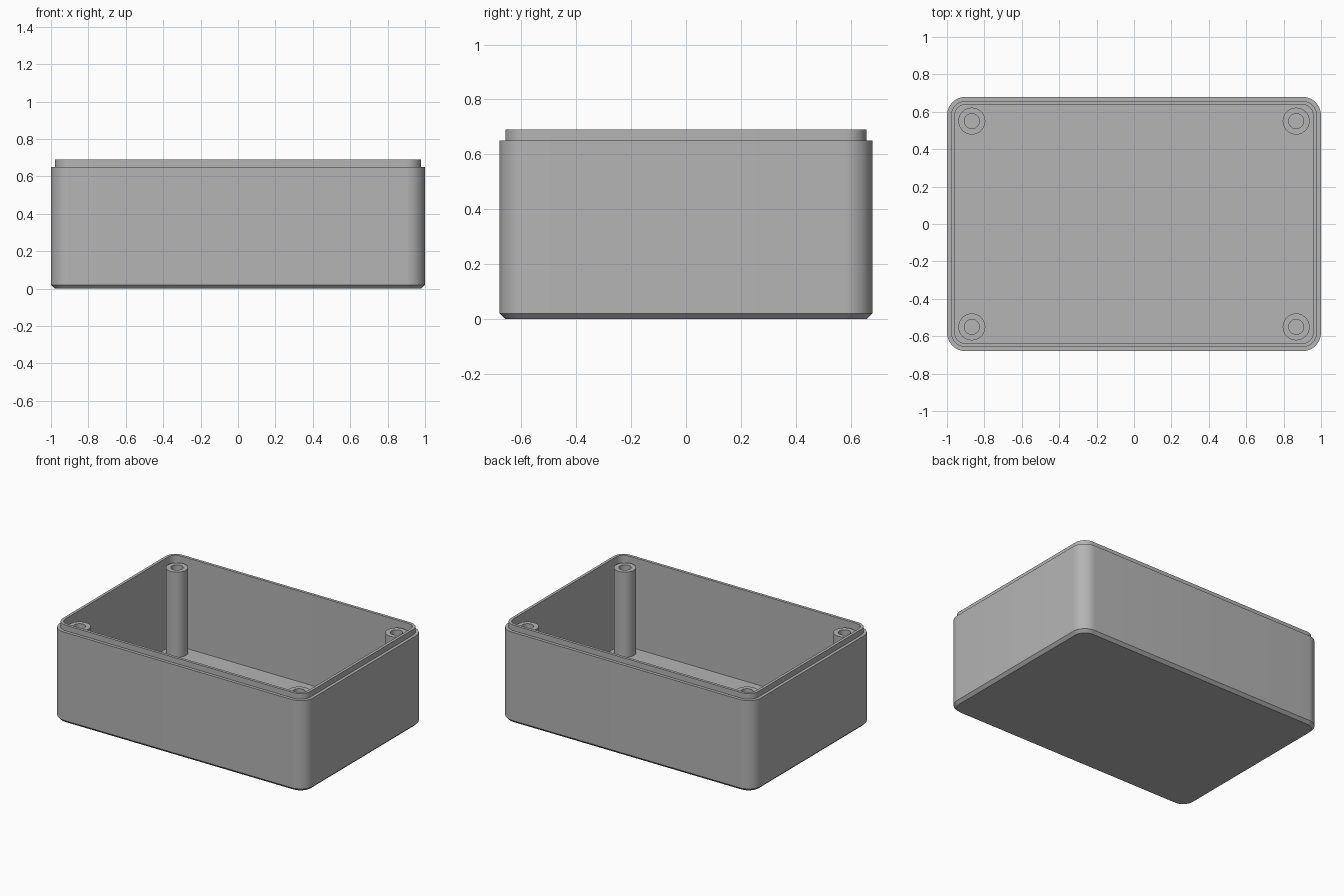
import bpy, bmesh, math

cube = bpy.data.objects.get("Cube")
if cube:
    bpy.data.objects.remove(cube, do_unlink=True)

HALF_X, HALF_Y, CORNER = 1.0, 0.68, 0.1
FLOOR, SHOULDER, RIM = 0.042, 0.65, 0.69

grey = bpy.data.materials.new("grey plastic")
grey.use_nodes = True
colour = (0.46, 0.46, 0.46, 1)
grey.diffuse_color = colour
grey.node_tree.nodes["Principled BSDF"].inputs["Base Color"].default_value = colour


def rounded_rect(inset, steps=10):
    """Outline of the box, moved inwards by inset."""
    r = CORNER - inset
    points = []
    for quarter, (sx, sy) in enumerate([(1, 1), (-1, 1), (-1, -1), (1, -1)]):
        for i in range(steps + 1):
            a = (quarter + i / steps) * math.pi / 2
            points.append((sx * (HALF_X - CORNER) + r * math.cos(a),
                           sy * (HALF_Y - CORNER) + r * math.sin(a)))
    return points


def circle(radius, sides=40):
    return [(radius * math.cos(2 * math.pi * i / sides),
             radius * math.sin(2 * math.pi * i / sides)) for i in range(sides)]


def loft(name, outline, profile, location=(0, 0, 0)):
    """Join one outline per profile step and close both ends."""
    bm = bmesh.new()
    rings = [[bm.verts.new((x, y, z)) for x, y in outline(size)] for size, z in profile]
    for low, high in zip(rings, rings[1:]):
        for i in range(len(low)):
            j = (i + 1) % len(low)
            bm.faces.new((low[i], low[j], high[j], high[i]))
    bm.faces.new(rings[0][::-1])
    bm.faces.new(rings[-1])
    mesh = bpy.data.meshes.new(name)
    bm.to_mesh(mesh)
    bm.free()
    mesh.materials.append(grey)
    obj = bpy.data.objects.new(name, mesh)
    obj.location = location
    bpy.context.collection.objects.link(obj)
    bpy.ops.object.select_all(action="DESELECT")
    obj.select_set(True)
    bpy.context.view_layer.objects.active = obj
    bpy.ops.object.shade_smooth_by_angle(angle=math.radians(30))
    return obj


# Open box: chamfered base, outer wall, stepped lip, inner wall and floor
loft("enclosure_shell", rounded_rect, [
    (0.02, 0), (0, 0.02), (0, SHOULDER), (0.022, SHOULDER),
    (0.022, RIM), (0.042, RIM), (0.042, FLOOR)])

# Hollow screw posts in the four corners
for side, sx in (("right", -1), ("left", 1)):
    for end, sy in (("front", -1), ("back", 1)):
        loft(f"screw_post_{end}_{side}", circle, [
            (0.072, FLOOR - 0.01), (0.072, SHOULDER),
            (0.04, SHOULDER), (0.04, FLOOR + 0.01)],
            (sx * 0.867, sy * 0.55, 0))
